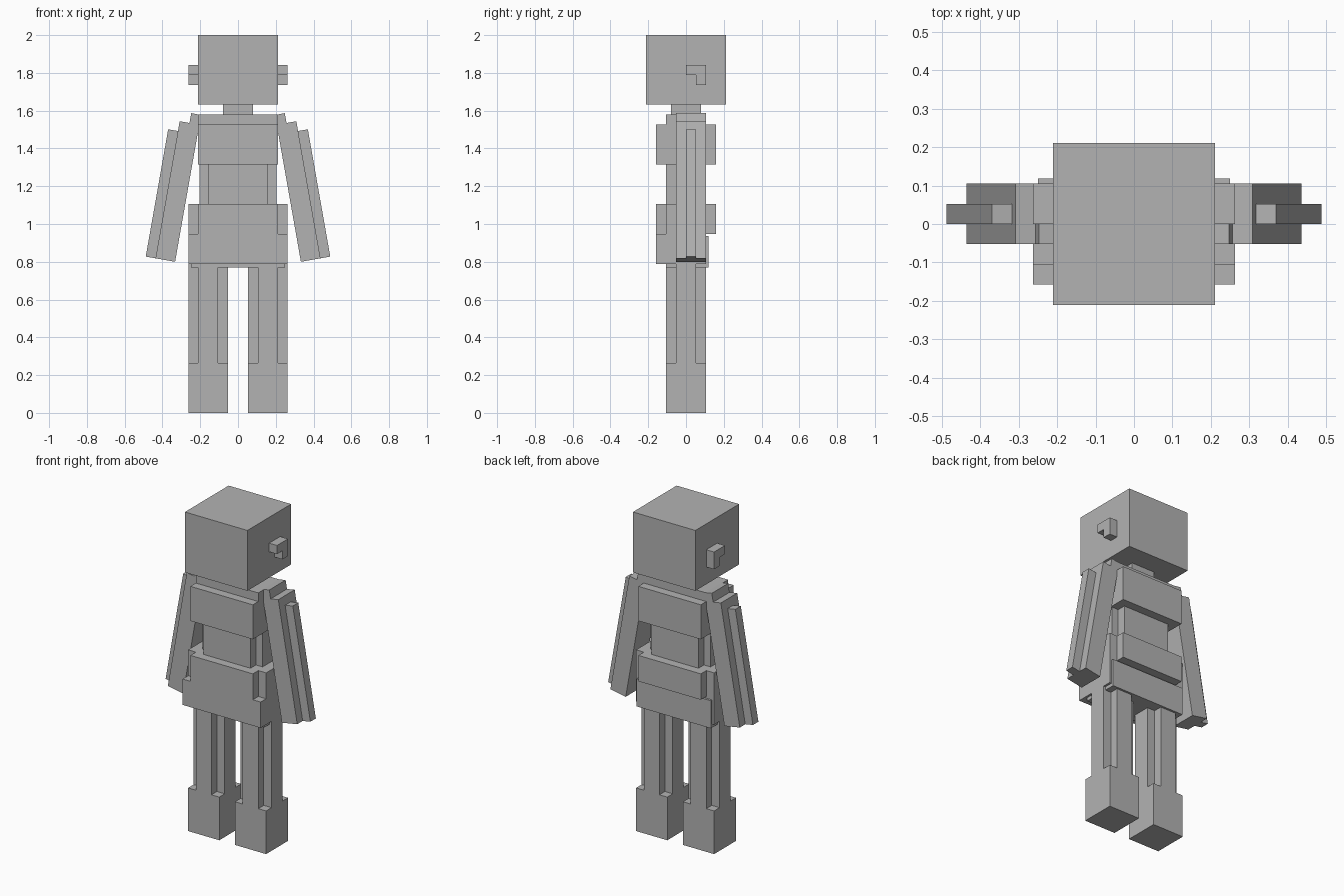
import bpy, math
from mathutils import Matrix

if "Cube" in bpy.data.objects:
    bpy.data.objects.remove(bpy.data.objects["Cube"])

U = 2 / 38  # size of one block unit

grey = bpy.data.materials.new("plain grey")
grey.diffuse_color = (0.45, 0.45, 0.45, 1)
grey.use_nodes = True
grey.node_tree.nodes["Principled BSDF"].inputs["Base Color"].default_value = grey.diffuse_color


def boxes(name, parts, matrix=None):
    """One object from axis-aligned boxes (x0, x1, y0, y1, z0, z1) in block units."""
    verts, faces = [], []
    for x0, x1, y0, y1, z0, z1 in parts:
        n = len(verts)
        verts += [(x * U, y * U, z * U) for z in (z0, z1)
                  for x, y in ((x0, y0), (x1, y0), (x1, y1), (x0, y1))]
        faces += [[n + i for i in f] for f in
                  ((3, 2, 1, 0), (4, 5, 6, 7), (0, 1, 5, 4),
                   (1, 2, 6, 5), (2, 3, 7, 6), (3, 0, 4, 7))]
    mesh = bpy.data.meshes.new(name)
    mesh.from_pydata(verts, [], faces)
    if matrix:
        mesh.transform(matrix)
    mesh.materials.append(grey)
    obj = bpy.data.objects.new(name, mesh)
    bpy.context.collection.objects.link(obj)
    return obj


def mirrored(obj):
    """Add the matching part on the other side."""
    mod = obj.modifiers.new("mirror", 'MIRROR')
    mod.use_axis[0] = True
    mod.use_mirror_merge = False


# Head, ears and neck
boxes("head", [(-4, 4, -4, 4, 31, 38)])
mirrored(boxes("ears", [(4, 5, 0, 2, 34, 35), (4, 5, 1, 2, 33, 34)]))
boxes("neck", [(-1.5, 1.5, -1.5, 1.5, 30, 31)])

# Torso
boxes("shoulders", [(-4, 4, -2, 2, 29, 30)])
boxes("chest", [(-4, 4, -3, 3, 25, 29)])
boxes("waist", [(-3, 3, -2, 2, 21, 25), (-3.85, 3.85, -1, 1, 21, 25)])

# Hips: upper belt with notched corners, wide front, lower back panel
boxes("belt", [(-4, 4, -3, 3, 18, 21), (-5, 5, -2, 2, 18, 21)])
boxes("hips", [(-5, 5, -3, 2, 15, 18)])
boxes("seat_panel", [(-4.75, 4.75, -2, 2.25, 14.6, 17.8)])

# Legs with notched corners, and boots
mirrored(boxes("legs", [(2, 4, -2, 2, 5, 15), (1, 5, -1, 1, 5, 15)]))
mirrored(boxes("boots", [(1, 5, -2, 2, 0, 5)]))

# Stepped arms leaning outward
lean = Matrix.Translation((0.333, 0, 0.80)) @ Matrix.Rotation(math.radians(-10), 4, 'Y')
mirrored(boxes("arms", [(0, 1, -1, 2, 0, 15), (1, 2, -1, 2, 0, 14),
                        (2, 3, 0, 1, 0, 13)], lean))
